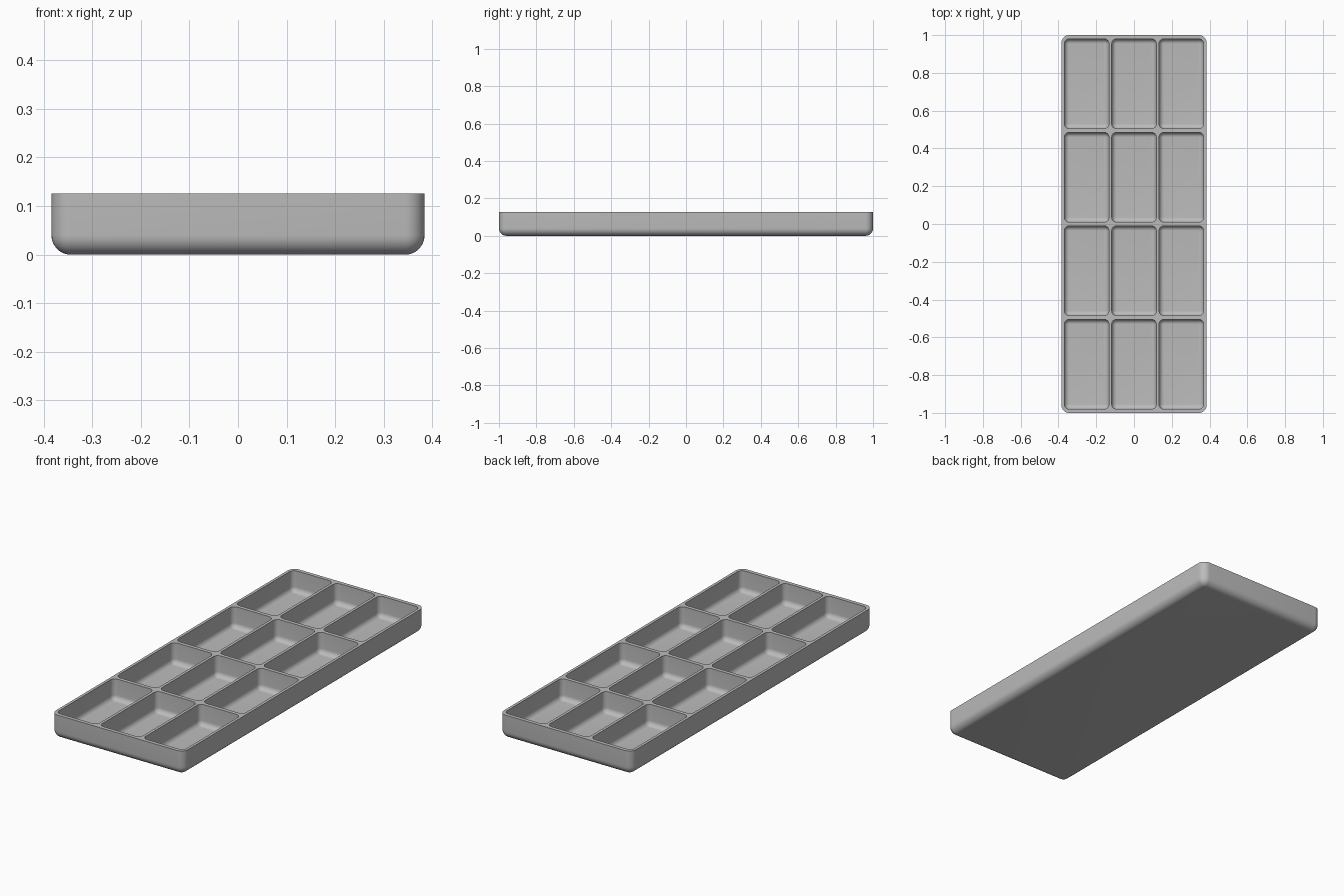
import bpy
import bmesh
from math import sin, cos, pi

cube = bpy.data.objects.get("Cube")
if cube:
    bpy.data.objects.remove(cube, do_unlink=True)

WIDTH, LENGTH, HEIGHT = 0.768, 2.0, 0.126
COLS, ROWS = 3, 4
GAP_X, GAP_Y = 0.015, 0.02
FLOOR = 0.016
STEPS = 8

grey = bpy.data.materials.new("plain grey")
grey.use_nodes = True
colour = (0.5, 0.5, 0.5, 1.0)
grey.diffuse_color = colour
grey.node_tree.nodes["Principled BSDF"].inputs["Base Color"].default_value = colour


def rounded_ring(bm, cx, cy, w, l, r, inset, z):
    """Rounded rectangle of vertices, shrunk inward by inset."""
    ring = []
    for q, (sx, sy) in enumerate([(1, 1), (-1, 1), (-1, -1), (1, -1)]):
        for i in range(STEPS + 1):
            a = (q + i / STEPS) * pi / 2
            ring.append(bm.verts.new((cx + sx * (w / 2 - r) + (r - inset) * cos(a),
                                      cy + sy * (l / 2 - r) + (r - inset) * sin(a), z)))
    return ring


def add_basin(bm, cx, cy, w, l, r, bottom, top):
    """Closed block with rounded corners and a rounded bottom edge."""
    rings = []
    for i in range(STEPS + 1):
        a = i / STEPS * pi / 2
        inset = (r - 0.001) * (1 - sin(a))
        rings.append(rounded_ring(bm, cx, cy, w, l, r, inset, bottom + r * (1 - cos(a))))
    rings.append(rounded_ring(bm, cx, cy, w, l, r, 0, top))
    for low, high in zip(rings, rings[1:]):
        for i in range(len(low)):
            j = (i + 1) % len(low)
            bm.faces.new((low[i], low[j], high[j], high[i]))
    bm.faces.new(rings[0][::-1])
    bm.faces.new(rings[-1])


def finish(bm, name):
    bmesh.ops.recalc_face_normals(bm, faces=bm.faces)
    mesh = bpy.data.meshes.new(name)
    bm.to_mesh(mesh)
    bm.free()
    mesh.materials.append(grey)
    obj = bpy.data.objects.new(name, mesh)
    bpy.context.collection.objects.link(obj)
    return obj


# Outer body of the tray
bm = bmesh.new()
add_basin(bm, 0, 0, WIDTH, LENGTH, 0.04, 0, HEIGHT)
tray = finish(bm, "compartment_tray")

# Grid of compartments to hollow out
cell_w = (WIDTH - GAP_X * (COLS + 1)) / COLS
cell_l = (LENGTH - GAP_Y * (ROWS + 1)) / ROWS
bm = bmesh.new()
for col in range(COLS):
    for row in range(ROWS):
        x = (col - (COLS - 1) / 2) * (cell_w + GAP_X)
        y = (row - (ROWS - 1) / 2) * (cell_l + GAP_Y)
        add_basin(bm, x, y, cell_w, cell_l, 0.026, FLOOR, HEIGHT + 0.05)
cutter = finish(bm, "compartment_cutter")
cutter.hide_render = True

# Cut the compartments and smooth the rounded edges
cut = tray.modifiers.new("compartments", "BOOLEAN")
cut.operation = "DIFFERENCE"
cut.solver = "EXACT"
cut.object = cutter
bpy.context.view_layer.objects.active = tray
tray.select_set(True)
bpy.ops.object.modifier_apply(modifier=cut.name)
bpy.data.objects.remove(cutter, do_unlink=True)
bpy.ops.object.shade_smooth_by_angle(angle=pi / 6)
